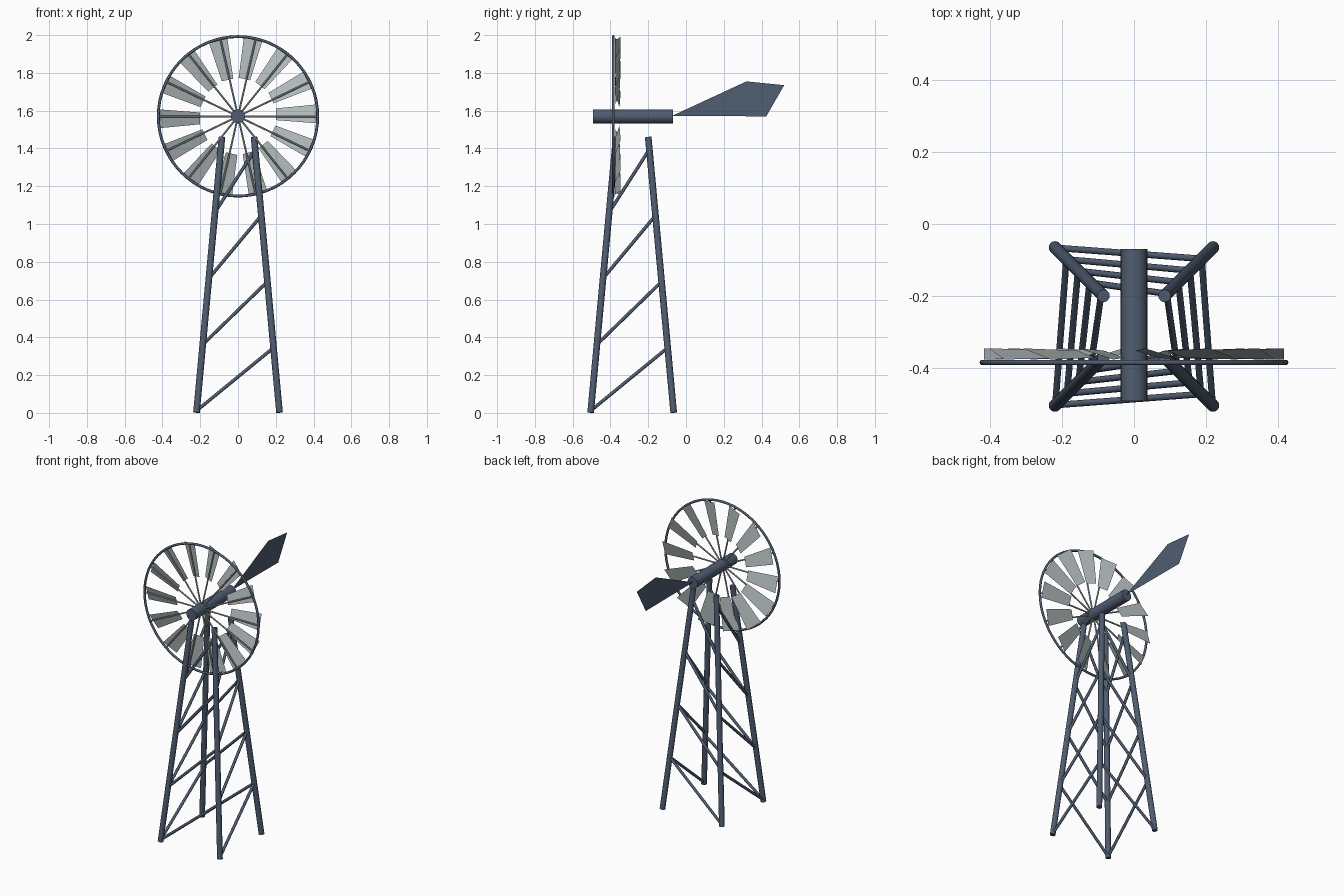
import bpy, math
from mathutils import Vector, Matrix

cube = bpy.data.objects.get("Cube")
if cube:
    bpy.data.objects.remove(cube, do_unlink=True)


def material(name, rgb):
    m = bpy.data.materials.new(name)
    m.use_nodes = True
    m.diffuse_color = (*rgb, 1)
    m.node_tree.nodes["Principled BSDF"].inputs["Base Color"].default_value = (*rgb, 1)
    return m


STEEL = material("blue grey steel", (0.08, 0.11, 0.165))
TIN = material("pale tin", (0.45, 0.50, 0.51))


def finish(obj, name, mat):
    obj.name = name
    obj.data.materials.append(mat)
    bpy.ops.object.shade_smooth_by_angle(angle=math.radians(40))


def rod(name, a, b, radius, mat, sides=16):
    """Cylinder between two points."""
    a, b = Vector(a), Vector(b)
    d = b - a
    bpy.ops.mesh.primitive_cylinder_add(
        vertices=sides, radius=radius, depth=d.length, location=(a + b) / 2,
        rotation=d.to_track_quat('Z', 'Y').to_euler())
    finish(bpy.context.object, name, mat)


def sheet(name, points, mat):
    """Single flat panel."""
    mesh = bpy.data.meshes.new(name)
    mesh.from_pydata(points, [], [range(len(points))])
    mesh.materials.append(mat)
    obj = bpy.data.objects.new(name, mesh)
    bpy.context.collection.objects.link(obj)
    return obj


# Tower legs
TOWER_Y, LEG_TOP = -0.285, 1.46


def leg_point(sx, sy, z):
    r = 0.22 - 0.135 * z / LEG_TOP
    return Vector((sx * r, TOWER_Y + sy * r, z))


for sx, side in ((-1, "right"), (1, "left")):
    for sy, end in ((-1, "front"), (1, "back")):
        rod(f"{end}_{side}_leg", leg_point(sx, sy, 0.002),
            leg_point(sx, sy, LEG_TOP), 0.0175, STEEL)

# Diagonal braces, rising the same way on opposite sides
STEP = 0.35
for i in range(4):
    low, high = 0.012 + i * STEP, 0.345 + i * STEP
    for s, x_side, y_side in ((-1, "right", "front"), (1, "left", "back")):
        rod(f"{y_side}_brace_{i + 1}", leg_point(-1, s, low),
            leg_point(1, s, high), 0.009, STEEL, 12)
        rod(f"{x_side}_brace_{i + 1}", leg_point(s, -1, low),
            leg_point(s, 1, high), 0.009, STEEL, 12)

# Main shaft and tail vane
HUB = Vector((0, -0.385, 1.57))
rod("main_shaft", (0, -0.493, HUB.z), (0, -0.07, HUB.z), 0.037, STEEL, 24)
sheet("tail_vane", [(0, -0.075, 1.572), (0, 0.425, 1.57),
                    (0, 0.52, 1.735), (0, 0.32, 1.755)], STEEL)

# Wheel rim
bpy.ops.mesh.primitive_torus_add(
    major_radius=0.422, minor_radius=0.0075, major_segments=64, minor_segments=10,
    location=HUB, rotation=(math.pi / 2, 0, 0))
finish(bpy.context.object, "wheel_rim", STEEL)

# Spokes and pitched blades
BLADES = 14
for i in range(BLADES):
    turn = Matrix.Rotation(-i * math.tau / BLADES, 4, 'Y')
    rod(f"spoke_{i + 1}", HUB, HUB + turn @ Vector((0.42, 0, 0)), 0.005, TIN, 8)
    blade = sheet(f"blade_{i + 1}", [
        (0.2, 0.013, -0.02), (0.418, 0.008, -0.037),
        (0.418, 0.039, 0.063), (0.2, 0.033, 0.042)], TIN)
    blade.matrix_world = Matrix.Translation(HUB) @ turn
